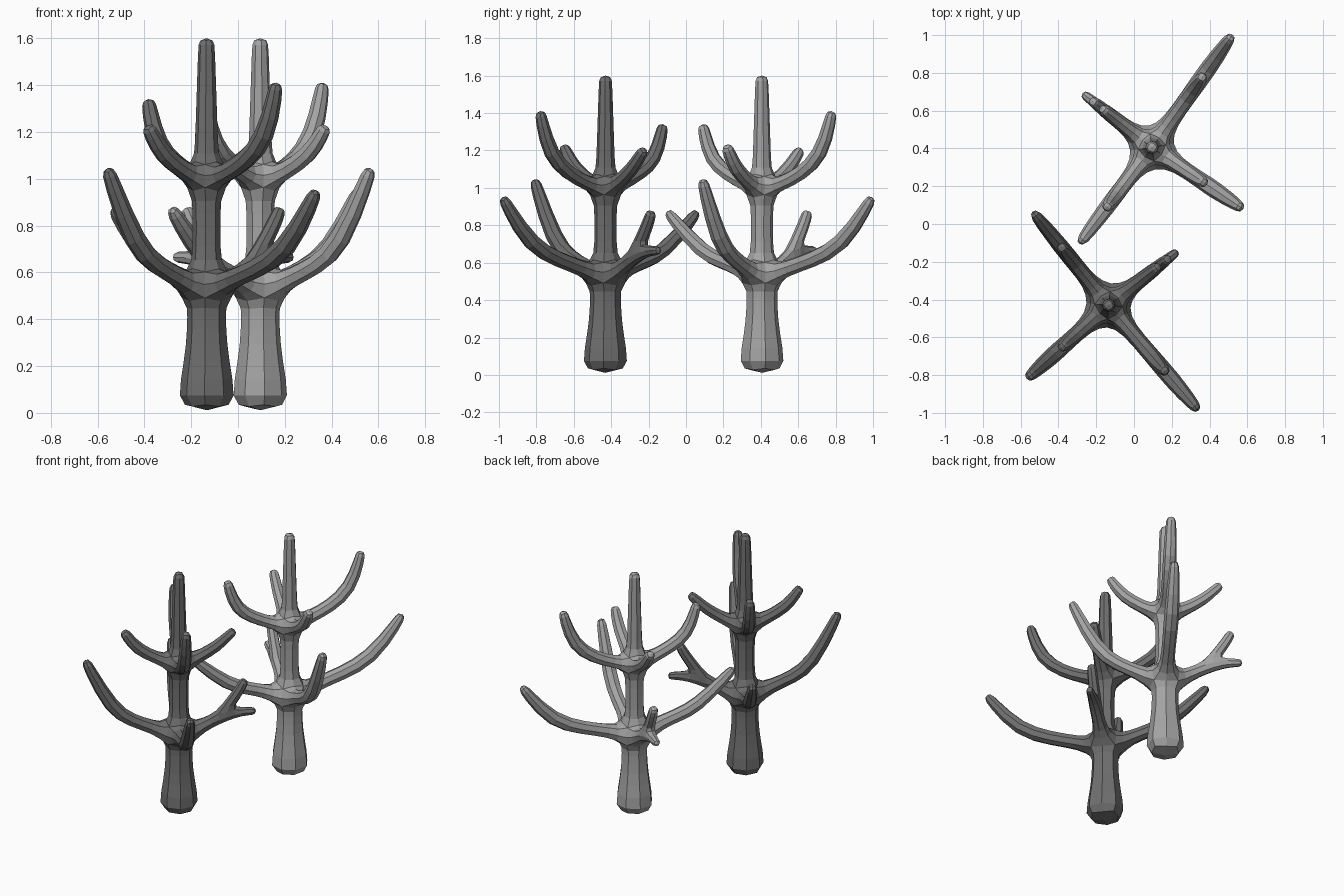
import bpy, bmesh, math
from mathutils import Vector

if "Cube" in bpy.data.objects:
    bpy.data.objects.remove(bpy.data.objects["Cube"])

# Trunk cage rings: (height, half width). Rings 4-5 and 8-9 bound the branch junctions.
TRUNK = [(0, .14), (.14, .118), (.30, .09), (.42, .088), (.475, .086), (.60, .072),
         (.70, .062), (.86, .063), (.955, .066), (1.06, .058), (1.15, .052),
         (1.33, .046), (1.55, .038), (1.605, .036)]
ANGLES = [38, 129, 222, 310.5]          # headings of the four branches

# Branch paths per heading: (distance from trunk axis, height, half width)
LOWER = [
    [(.15, .58, .045), (.24, .625, .042), (.34, .66, .036), (.42, .665, .027), (.47, .665, .027)],
    [(.16, .575, .045), (.27, .61, .045), (.39, .65, .048), (.58, .82, .037), (.635, .88, .029)],
    [(.16, .58, .045), (.29, .63, .046), (.41, .715, .052), (.545, .99, .036), (.57, 1.05, .03)],
    [(.16, .57, .045), (.33, .615, .046), (.525, .69, .052), (.69, .90, .036), (.725, .955, .029)],
]
UPPER = [
    [(.13, 1.04, .042), (.23, 1.10, .04), (.305, 1.175, .034), (.34, 1.21, .03)],
    [(.13, 1.03, .042), (.23, 1.075, .043), (.335, 1.145, .045), (.385, 1.29, .036), (.395, 1.345, .03)],
    [(.13, 1.035, .042), (.25, 1.10, .043), (.315, 1.19, .036), (.34, 1.23, .03)],
    [(.13, 1.025, .042), (.26, 1.075, .044), (.39, 1.175, .047), (.45, 1.36, .035), (.46, 1.415, .03)],
]
TWIG = [(.33, .75, .037), (.385, .84, .033), (.40, .88, .029)]


def material(name, v):
    m = bpy.data.materials.new(name)
    m.diffuse_color = (v, v, v, 1)
    m.use_nodes = True
    m.node_tree.nodes["Principled BSDF"].inputs["Base Color"].default_value = m.diffuse_color
    return m


def skin(bm, a, b, skip=()):
    """Join two four-cornered rings, leaving chosen sides open."""
    for k in range(4):
        if k not in skip:
            n = (k + 1) % 4
            bm.faces.new((a[k], a[n], b[n], b[k]))


def tube(bm, quad, path, heading, fork=None):
    """Extrude an open quad along a path in the vertical plane of its heading."""
    out = Vector((math.cos(heading), math.sin(heading), 0))
    side = Vector((-out.y, out.x, 0))
    prev = quad
    for j, (r, z, w) in enumerate(path):
        p0, p1 = path[max(j - 1, 0)], path[min(j + 1, len(path) - 1)]
        d = Vector((p1[0] - p0[0], p1[1] - p0[1])).normalized()
        up = out * -d.y + Vector((0, 0, d.x))
        c = out * r + Vector((0, 0, z))
        ring = [bm.verts.new(c + side * (s * w) + up * (t * w))
                for s, t in ((-1, -1), (1, -1), (1, 1), (-1, 1))]
        forked = fork is not None and j == 2
        skin(bm, prev, ring, (2,) if forked else ())
        if forked:                       # twig grows from the open upper side
            tube(bm, [ring[3], ring[2], prev[2], prev[3]], fork, heading)
        prev = ring
    bm.faces.new(prev)


def tree(name, x, y, turn, mat):
    bm = bmesh.new()
    heads = [math.radians(a + turn) for a in ANGLES]
    rings = []
    for z, h in TRUNK:
        ring = []
        for k in range(4):
            nxt = heads[k + 1] if k < 3 else heads[0] + math.tau
            a = (heads[k] + nxt) / 2
            ring.append(bm.verts.new((h * 1.414 * math.cos(a), h * 1.414 * math.sin(a), z)))
        rings.append(ring)
    bm.faces.new(rings[0])
    bm.faces.new(rings[-1])
    # trunk sides, with branches extruded from the junction sides
    for i in range(len(rings) - 1):
        lo, hi = rings[i], rings[i + 1]
        paths = {4: LOWER, 8: UPPER}.get(i)
        if paths is None:
            skin(bm, lo, hi)
            continue
        for k in range(4):
            tube(bm, [lo[k - 1], lo[k], hi[k], hi[k - 1]], paths[k], heads[k],
                 TWIG if i == 4 and k == 0 else None)
    bmesh.ops.recalc_face_normals(bm, faces=bm.faces[:])
    me = bpy.data.meshes.new(name)
    bm.to_mesh(me)
    bm.free()
    me.materials.append(mat)
    ob = bpy.data.objects.new(name, me)
    ob.location = (x, y, 0)
    bpy.context.collection.objects.link(ob)
    # one subdivision turns the square cage into faceted eight-sided limbs
    sub = ob.modifiers.new("rounding", 'SUBSURF')
    sub.levels = sub.render_levels = 1
    return ob


tree("dark_tree", -.135, -.43, 0, material("dark grey bark", .16))
tree("light_tree", .095, .405, 104, material("light grey bark", .37))
